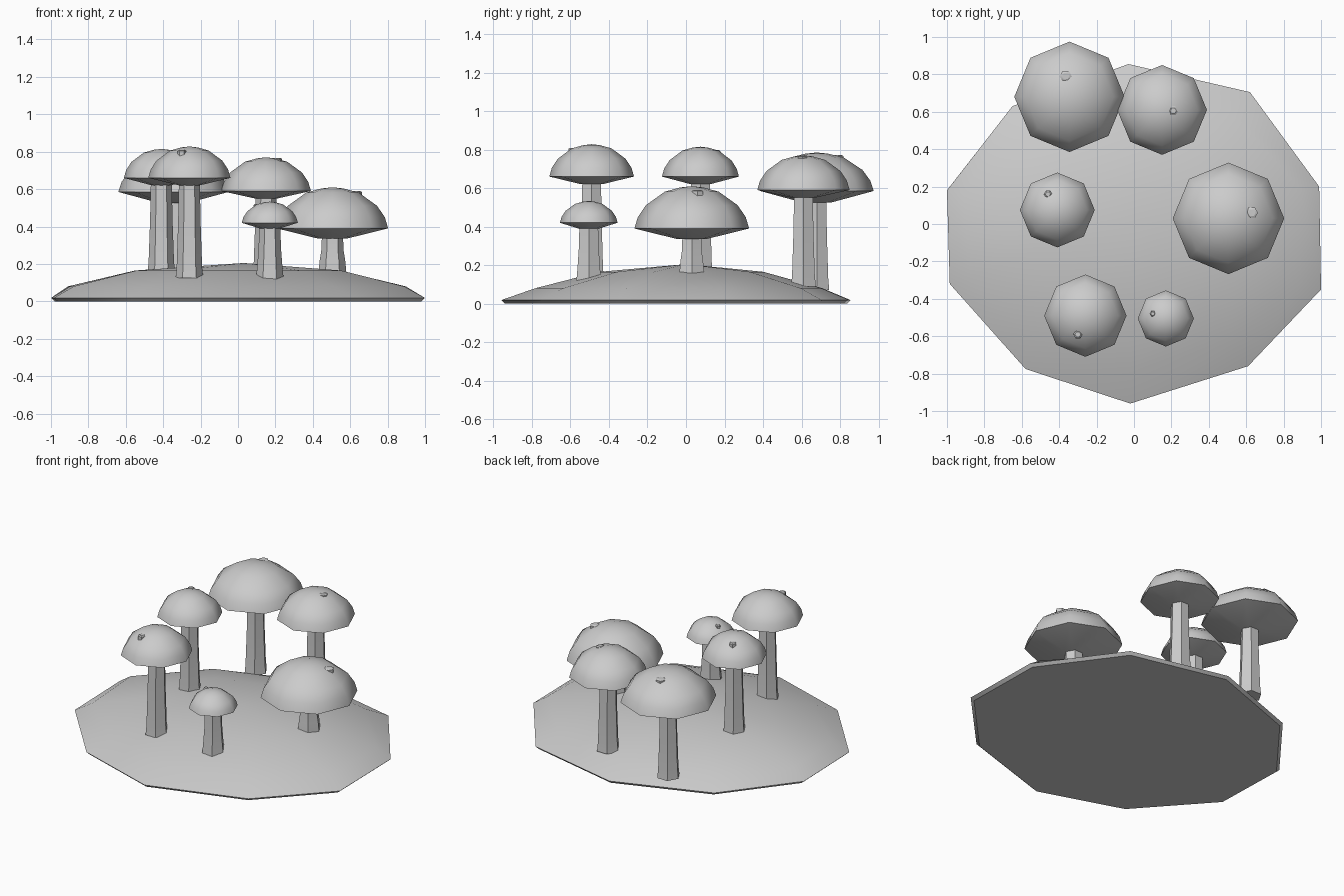
import bpy, bmesh, math
from mathutils import Vector

if "Cube" in bpy.data.objects:
    bpy.data.objects.remove(bpy.data.objects["Cube"])

grey = bpy.data.materials.new("plain_grey")
grey.use_nodes = True
COLOUR = (0.6, 0.6, 0.6, 1)
grey.diffuse_color = COLOUR
grey.node_tree.nodes["Principled BSDF"].inputs["Base Color"].default_value = COLOUR


def build(name, rings, smooth_angle, tip=None):
    """Skin a stack of closed rings; close with a tip point or a flat face."""
    bm = bmesh.new()
    loops = [[bm.verts.new(p) for p in ring] for ring in rings]
    n = len(loops[0])
    bm.faces.new(loops[0][::-1])
    for low, high in zip(loops, loops[1:]):
        for i in range(n):
            j = (i + 1) % n
            bm.faces.new((low[i], low[j], high[j], high[i]))
    if tip:
        top = bm.verts.new(tip)
        for i in range(n):
            bm.faces.new((loops[-1][i], loops[-1][(i + 1) % n], top))
    else:
        bm.faces.new(loops[-1])
    bmesh.ops.recalc_face_normals(bm, faces=bm.faces)
    mesh = bpy.data.meshes.new(name)
    bm.to_mesh(mesh)
    bm.free()
    obj = bpy.data.objects.new(name, mesh)
    bpy.context.collection.objects.link(obj)
    mesh.materials.append(grey)
    bpy.ops.object.select_all(action='DESELECT')
    obj.select_set(True)
    bpy.context.view_layer.objects.active = obj
    bpy.ops.object.shade_smooth_by_angle(angle=math.radians(smooth_angle))
    return obj


def ring(x, y, z, r, n, turn=0):
    return [(x + r * math.cos(turn + math.tau * i / n),
             y + r * math.sin(turn + math.tau * i / n), z) for i in range(n)]


# Irregular ten-sided mound
outline = [(1, -0.35), (0.99, 0.2), (0.62, 0.705), (-0.03, 0.855), (-0.65, 0.63),
           (-1, 0.18), (-0.985, -0.32), (-0.58, -0.775), (-0.02, -0.96), (0.61, -0.76)]
base = [(x * 0.98, y * 0.98, 0) for x, y in outline]
edge = [(x, y, 0.018) for x, y in outline]
shoulder = [(x * k, y * k, 0.08) for x, y in outline for k in [0.93 - 0.12 * abs(y)]]
crown = [(x * 0.55, y * 0.47, 0.165) for x, y in outline]
build("ground_mound", [base, edge, shoulder, crown], 40, (0.03, 0, 0.205))

# Dome profile: radius fraction, height fraction
DOME = [(1, 0), (0.94, 0.27), (0.8, 0.55), (0.47, 0.87), (0.2, 0.97), (0, 1)]


def dome_height(f):
    for (r0, h0), (r1, h1) in zip(DOME, DOME[1:]):
        if r1 <= f <= r0:
            return h0 + (h1 - h0) * (r0 - f) / (r0 - r1)


def mushroom(name, x, y, r, foot, under, rim, top, spot):
    # Six-sided stem with a flared foot
    length = under - foot
    stem = [(foot - 0.01, 0.074), (foot + 0.05, 0.068),
            (foot + length * 0.6, 0.06), (under + 0.02, 0.056)]
    build(name + "_stem", [ring(x, y, z, w, 6) for z, w in stem], 30)
    # Eight-sided cap with a shallow conical underside
    rings = [ring(x, y, under, r * 0.25, 8)]
    rings += [ring(x, y, rim + h * (top - rim), r * f, 8) for f, h in DOME[:-1]]
    build(name + "_cap", rings, 48, (x, y, top))
    # Small raised spot on the cap
    offset = Vector(spot) - Vector((x, y))
    z = rim + (top - rim) * dome_height(offset.length / r)
    build(name + "_spot", [ring(*spot, z - 0.03, r * 0.11, 6),
                           ring(*spot, z, r * 0.11, 6),
                           ring(*spot, z + 0.006, r * 0.07, 6)], 30)


mushroom("back_right", -0.345, 0.68, 0.295, 0.08, 0.525, 0.585, 0.785, (-0.365, 0.79))
mushroom("back_left", 0.15, 0.61, 0.24, 0.1, 0.55, 0.59, 0.77, (0.21, 0.605))
mushroom("middle_right", -0.41, 0.075, 0.2, 0.16, 0.62, 0.66, 0.815, (-0.46, 0.16))
mushroom("front_right", -0.26, -0.49, 0.22, 0.135, 0.62, 0.66, 0.828, (-0.3, -0.59))
mushroom("front_left", 0.17, -0.505, 0.15, 0.13, 0.385, 0.42, 0.533, (0.1, -0.48))
mushroom("middle_left", 0.505, 0.03, 0.298, 0.17, 0.335, 0.39, 0.61, (0.63, 0.06))
